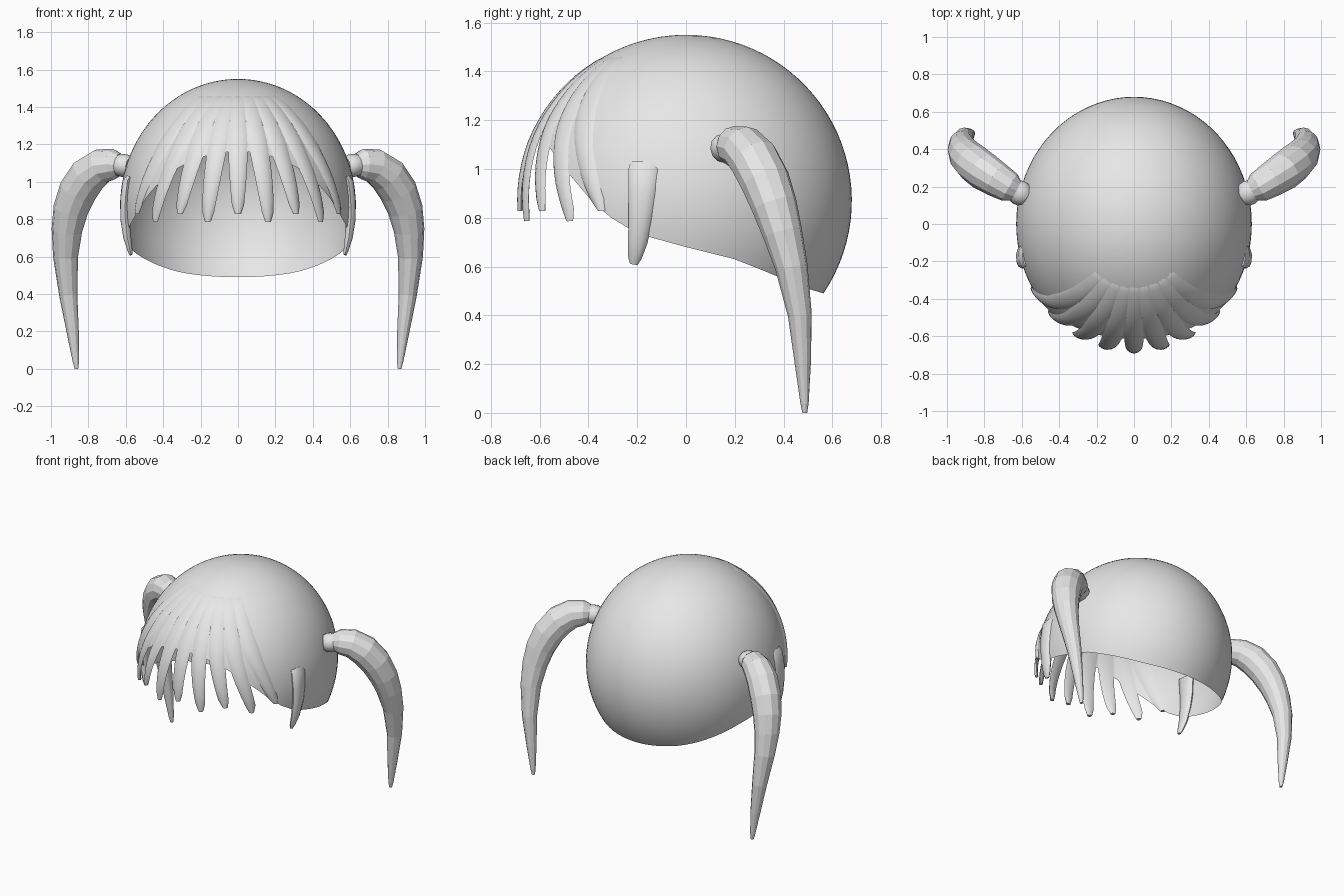
import bpy, bmesh, math
from mathutils import Vector

if "Cube" in bpy.data.objects:
    bpy.data.objects.remove(bpy.data.objects["Cube"])

RX, RY, RZ, CZ = 0.63, 0.68, 0.68, 0.87   # head ellipsoid radii and centre height

hair = bpy.data.materials.new("hair_grey")
hair.diffuse_color = (0.8, 0.8, 0.8, 1)
hair.use_nodes = True
hair.node_tree.nodes["Principled BSDF"].inputs["Base Color"].default_value = hair.diffuse_color


def ellipsoid(theta, az, f=1.0):
    """Point on the head; theta from the crown, az from the front."""
    return Vector((RX * f * math.sin(theta) * math.sin(az),
                   -RY * f * math.sin(theta) * math.cos(az),
                   CZ + RZ * f * math.cos(theta)))


def lerp_table(table, x):
    if x <= table[0][0]:
        return table[0][1]
    for (x0, y0), (x1, y1) in zip(table, table[1:]):
        if x <= x1:
            return y0 + (y1 - y0) * (x - x0) / (x1 - x0)
    return table[-1][1]


def skin(bm, rings, caps=True):
    """Join closed rings of points into a tube."""
    vs = [[bm.verts.new(p) for p in r] for r in rings]
    n = len(vs[0])
    for a, b in zip(vs, vs[1:]):
        for i in range(n):
            j = (i + 1) % n
            bm.faces.new((a[i], a[j], b[j], b[i]))
    if caps:
        bm.faces.new(vs[0])
        bm.faces.new(vs[-1])


def finish(bm, name, angle=None, mirror=False):
    bmesh.ops.recalc_face_normals(bm, faces=bm.faces)
    me = bpy.data.meshes.new(name)
    bm.to_mesh(me)
    bm.free()
    me.materials.append(hair)
    ob = bpy.data.objects.new(name, me)
    bpy.context.collection.objects.link(ob)
    if mirror:
        ob.modifiers.new("Mirror", 'MIRROR')
    if angle:
        bpy.ops.object.select_all(action='DESELECT')
        ob.select_set(True)
        bpy.context.view_layer.objects.active = ob
        bpy.ops.object.shade_smooth_by_angle(angle=math.radians(angle))
    return ob


def sweep(name, path, ref, sides, angle=None):
    """Tube along (x, y, z, half width along ref, half width across)."""
    pts = [Vector(p[:3]) for p in path]
    rings = []
    for i, p in enumerate(pts):
        t = (pts[min(i + 1, len(pts) - 1)] - pts[max(i - 1, 0)]).normalized()
        b = t.cross(Vector(ref)).normalized()
        n = b.cross(t)
        rings.append([p + n * path[i][3] * math.cos(a) + b * path[i][4] * math.sin(a)
                      for a in (2 * math.pi * k / sides for k in range(sides))])
    bm = bmesh.new()
    skin(bm, rings)
    return finish(bm, name, angle, True)


# Cap: open shell ending at a rim that rises towards the forehead
RIM = [(-0.62, 1.17), (-0.48, 0.98), (-0.40, 0.885), (-0.33, 0.815), (-0.2, 0.735), (0, 0.68),
       (0.2, 0.63), (0.35, 0.57), (0.48, 0.515), (0.58, 0.485)]


def rim_theta(az):
    lo, hi = 0.6, 2.6
    for _ in range(30):
        mid = (lo + hi) / 2
        p = ellipsoid(mid, az)
        if p.z > lerp_table(RIM, p.y):
            lo = mid
        else:
            hi = mid
    return lo


SEG, ROWS = 80, 32
bm = bmesh.new()
azs = [2 * math.pi * i / SEG for i in range(SEG)]
ends = [rim_theta(a) for a in azs]
skin(bm, [[ellipsoid(e * r / ROWS, a) for a, e in zip(azs, ends)]
          for r in range(1, ROWS + 1)], caps=False)
crown = bm.verts.new((0, 0, CZ + RZ))
bm.verts.ensure_lookup_table()
for i in range(SEG):
    bm.faces.new((crown, bm.verts[i], bm.verts[(i + 1) % SEG]))
finish(bm, "hair_cap", 60)

# Fringe: nine strands fanning out, joined above and tapering below
SPACING = [(30, 9.3), (45, 10.2), (66, 11.8), (80, 13.3), (95, 15)]
bm = bmesh.new()
for k in range(-4, 5):
    tip = 97 if k % 2 else 93.5
    rings = []
    steps = 16
    for s in range(steps + 1):
        th = 29 + (tip - 29) * s / steps
        gap = lerp_table(SPACING, th)
        hw = gap * 0.5
        if th > 61:
            hw += (2.5 - hw) * ((th - 61) / (tip - 61)) ** 0.8
        if s == steps:
            hw *= 0.6
        low = min(1, max(0, (th - 30) / 40))      # strands thicken downwards
        ring = []
        for u, fo in ((-1, 0), (-0.75, 0.55), (-0.35, 0.9), (0, 1), (0.35, 0.9), (0.75, 0.55),
                      (1, 0), (0.6, -0.4), (0, -0.6), (-0.6, -0.4)):
            f = 1.003 + low * (0.022 * fo - 0.007)
            if s == 0:
                f -= 0.004
            ring.append(ellipsoid(math.radians(th), math.radians(k * gap + u * hw), f))
        rings.append(ring)
    skin(bm, rings)
finish(bm, "fringe", 40)

# Side locks in front of the ears
sweep("side_lock", [
    (0.580, -0.165, 1.025, 0.062, 0.018),
    (0.592, -0.167, 1.00, 0.068, 0.026),
    (0.603, -0.177, 0.90, 0.060, 0.028),
    (0.603, -0.186, 0.80, 0.050, 0.027),
    (0.592, -0.198, 0.70, 0.040, 0.022),
    (0.578, -0.210, 0.635, 0.028, 0.014),
    (0.572, -0.214, 0.61, 0.016, 0.008)], (0, 1, 0), 10, 40)

# Pigtails: curved tapering horns of hair
tail = [(0.635, 0.180, 1.090, 0.062), (0.665, 0.196, 1.094, 0.082), (0.73, 0.235, 1.085, 0.094),
        (0.80, 0.280, 1.035, 0.103), (0.857, 0.325, 0.95, 0.102), (0.895, 0.362, 0.85, 0.094),
        (0.915, 0.395, 0.74, 0.082), (0.922, 0.432, 0.60, 0.067), (0.908, 0.467, 0.40, 0.049),
        (0.884, 0.479, 0.20, 0.033), (0.867, 0.486, 0.04, 0.017), (0.863, 0.487, 0.0, 0.010)]
sweep("pigtail", [(x, y, z, r, r) for x, y, z, r in tail], (-0.55, 0.85, 0), 12)

# Ties holding the pigtails to the cap
sweep("pigtail_tie", [
    (0.575, 0.145, 1.083, 0.050, 0.050), (0.592, 0.155, 1.085, 0.064, 0.060),
    (0.615, 0.168, 1.087, 0.067, 0.062), (0.642, 0.183, 1.090, 0.060, 0.058)],
    (-0.55, 0.85, 0), 12, 40)
